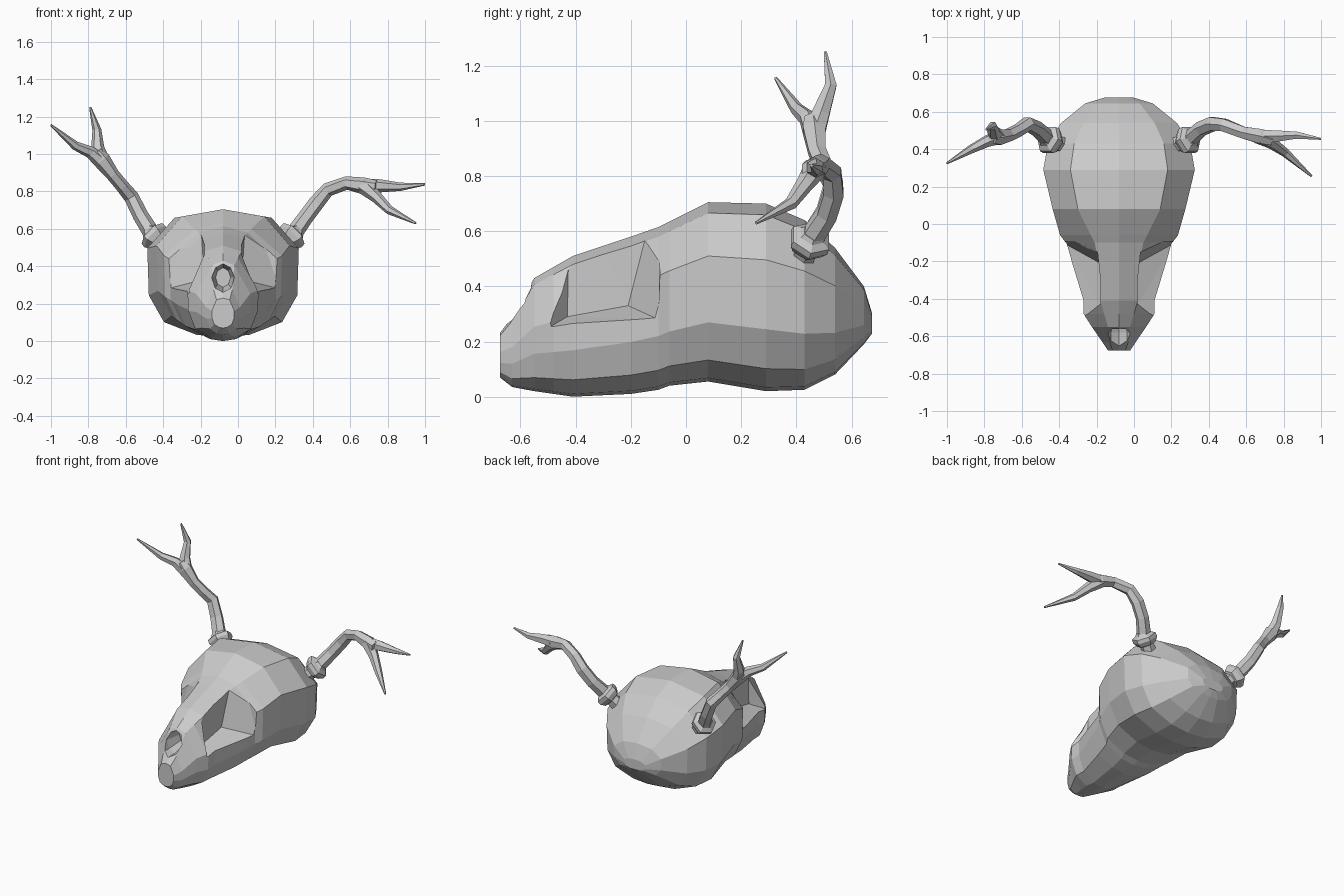
import bpy, bmesh, math
from mathutils import Vector

if "Cube" in bpy.data.objects:
    bpy.data.objects.remove(bpy.data.objects["Cube"], do_unlink=True)

MID = -0.08  # symmetry plane of the skull

bone = bpy.data.materials.new("bone grey")
bone.use_nodes = True
bone.diffuse_color = (0.6, 0.6, 0.6, 1)
bone.node_tree.nodes["Principled BSDF"].inputs["Base Color"].default_value = (0.6, 0.6, 0.6, 1)


def finish(name, bm):
    bmesh.ops.recalc_face_normals(bm, faces=bm.faces)
    mesh = bpy.data.meshes.new(name)
    bm.to_mesh(mesh)
    bm.free()
    mesh.materials.append(bone)
    obj = bpy.data.objects.new(name, mesh)
    bpy.context.collection.objects.link(obj)
    return obj


def loft(bm, rings):
    """Skin equal-length rings of points and close both ends."""
    rows = [[bm.verts.new(p) for p in ring] for ring in rings]
    n = len(rows[0])
    for a, b in zip(rows, rows[1:]):
        for i in range(n):
            j = (i + 1) % n
            bm.faces.new((a[i], a[j], b[j], b[i]))
    bm.faces.new(rows[0])
    bm.faces.new(rows[-1])


def tube(bm, path, sides=6):
    """Tapered tube through (x, y, z, radius) points."""
    pts = [Vector(p[:3]) for p in path]
    rings = []
    for i, p in enumerate(pts):
        t = (pts[min(i + 1, len(pts) - 1)] - pts[max(i - 1, 0)]).normalized()
        u = t.cross(Vector((0, 1, 0))).normalized()
        v = t.cross(u)
        turns = [2 * math.pi * k / sides for k in range(sides)]
        rings.append([p + (u * math.cos(a) + v * math.sin(a)) * path[i][3] for a in turns])
    loft(bm, rings)


# Skull body: y, top, bottom, half width, roof half width
sections = [
    (-0.675, 0.23, 0.07, 0.06, 0.035),
    (-0.63, 0.29, 0.035, 0.09, 0.05),
    (-0.55, 0.43, 0.02, 0.145, 0.06),
    (-0.48, 0.47, 0.01, 0.19, 0.08),
    (-0.41, 0.51, 0, 0.19, 0.1),
    (-0.2, 0.58, 0.01, 0.255, 0.11),
    (-0.1, 0.615, 0.025, 0.285, 0.13),
    (-0.06, 0.635, 0.04, 0.315, 0.15),
    (0.08, 0.705, 0.055, 0.355, 0.22),
    (0.29, 0.7, 0.02, 0.405, 0.26),
    (0.43, 0.64, 0.025, 0.38, 0.24),
    (0.54, 0.54, 0.08, 0.31, 0.19),
    (0.645, 0.4, 0.19, 0.18, 0.11),
    (0.675, 0.3, 0.23, 0.08, 0.05),
]


def skull_ring(y, top, bottom, w, roof):
    h = top - bottom
    brow = 0.7 if y > -0.15 else 0.57
    half = [(roof, top - 0.06 * h), (w, bottom + brow * h), (0.98 * w, bottom + 0.33 * h),
            (0.78 * w, bottom + 0.12 * h), (0.35 * w, bottom + 0.02 * h)]
    outline = [(0, top)] + half + [(0, bottom)] + [(-x, z) for x, z in reversed(half)]
    return [(MID + x, y, z) for x, z in outline]


bm = bmesh.new()
loft(bm, [skull_ring(*s) for s in sections])
skull = finish("skull", bm)

# Eye socket cutters, one per side
socket = [(0.1, -0.43, 0.29), (0.1, -0.21, 0.33), (0.11, -0.25, 0.5),
          (0.1, -0.42, 0.8), (0.13, -0.09, 0.8), (0.3, -0.1, 0.28),
          (0.3, -0.08, 0.8), (0.5, -0.1, 0.22), (0.5, -0.08, 0.8),
          (0.5, -0.72, 0.12), (0.5, -0.72, 0.8)]
cutters = []
for side in (1, -1):
    bm = bmesh.new()
    verts = [bm.verts.new((MID + side * x, y, z)) for x, y, z in socket]
    hull = bmesh.ops.convex_hull(bm, input=verts)
    spare = [v for v in set(hull["geom_interior"] + hull["geom_unused"])
             if isinstance(v, bmesh.types.BMVert)]
    bmesh.ops.delete(bm, geom=spare, context="VERTS")
    cutters.append(finish("socket_cutter", bm))

# Nose opening cutter
bm = bmesh.new()
loft(bm, [[(MID + r * math.sin(k * math.pi / 4), y, 0.34 + 1.3 * r * math.cos(k * math.pi / 4))
           for k in range(8)] for y, r in ((-0.8, 0.062), (-0.58, 0.06), (-0.47, 0.04))])
cutters.append(finish("nose_cutter", bm))

for cutter in cutters:
    cutter.hide_render = True
    cut = skull.modifiers.new("cut", "BOOLEAN")
    cut.operation = "DIFFERENCE"
    cut.solver = "EXACT"
    cut.object = cutter
baked = bpy.data.meshes.new_from_object(skull.evaluated_get(bpy.context.evaluated_depsgraph_get()))
skull.modifiers.clear()
skull.data = baked
for cutter in cutters:
    bpy.data.objects.remove(cutter, do_unlink=True)

# Antlers: a beam that splits into two tines
left_beam = [(0.31, 0.465, 0.59, 0.045), (0.36, 0.51, 0.66, 0.042), (0.42, 0.535, 0.74, 0.042),
             (0.48, 0.53, 0.81, 0.038), (0.58, 0.49, 0.845, 0.036), (0.67, 0.47, 0.83, 0.045),
             (0.74, 0.45, 0.825, 0.035)]
left_tines = [
    [(0.66, 0.47, 0.83, 0.04), (0.76, 0.47, 0.83, 0.035), (0.87, 0.475, 0.825, 0.022), (1, 0.455, 0.838, 0.006)],
    [(0.67, 0.47, 0.83, 0.045), (0.74, 0.43, 0.77, 0.032), (0.81, 0.38, 0.7, 0.024), (0.95, 0.255, 0.63, 0.006)],
]
right_beam = [(-0.47, 0.465, 0.59, 0.045), (-0.52, 0.51, 0.67, 0.042), (-0.57, 0.535, 0.77, 0.04),
              (-0.62, 0.5, 0.83, 0.036), (-0.67, 0.475, 0.89, 0.036), (-0.73, 0.465, 0.97, 0.048),
              (-0.76, 0.46, 1.01, 0.035)]
right_tines = [
    [(-0.72, 0.465, 0.95, 0.042), (-0.75, 0.49, 1.03, 0.036), (-0.755, 0.525, 1.13, 0.024), (-0.79, 0.505, 1.25, 0.006)],
    [(-0.72, 0.465, 0.95, 0.042), (-0.79, 0.44, 1.01, 0.032), (-0.87, 0.4, 1.045, 0.024), (-1, 0.325, 1.155, 0.006)],
]
# Pedicle and burr: distance along the axis, radius
burr = [(-0.1, 0.045), (-0.015, 0.045), (-0.01, 0.062), (0.02, 0.08), (0.045, 0.078), (0.06, 0.05), (0.075, 0.04)]
for name, side, beam, tines in (("left", 1, left_beam, left_tines), ("right", -1, right_beam, right_tines)):
    bm = bmesh.new()
    for path in [beam] + tines:
        tube(bm, path)
    finish(name + "_antler", bm)
    start = Vector((MID + side * 0.35, 0.44, 0.545))
    axis = Vector((side * 0.68, 0.3, 0.67)).normalized()
    bm = bmesh.new()
    tube(bm, [(*(start + axis * d), r) for d, r in burr])
    finish(name + "_burr", bm)
